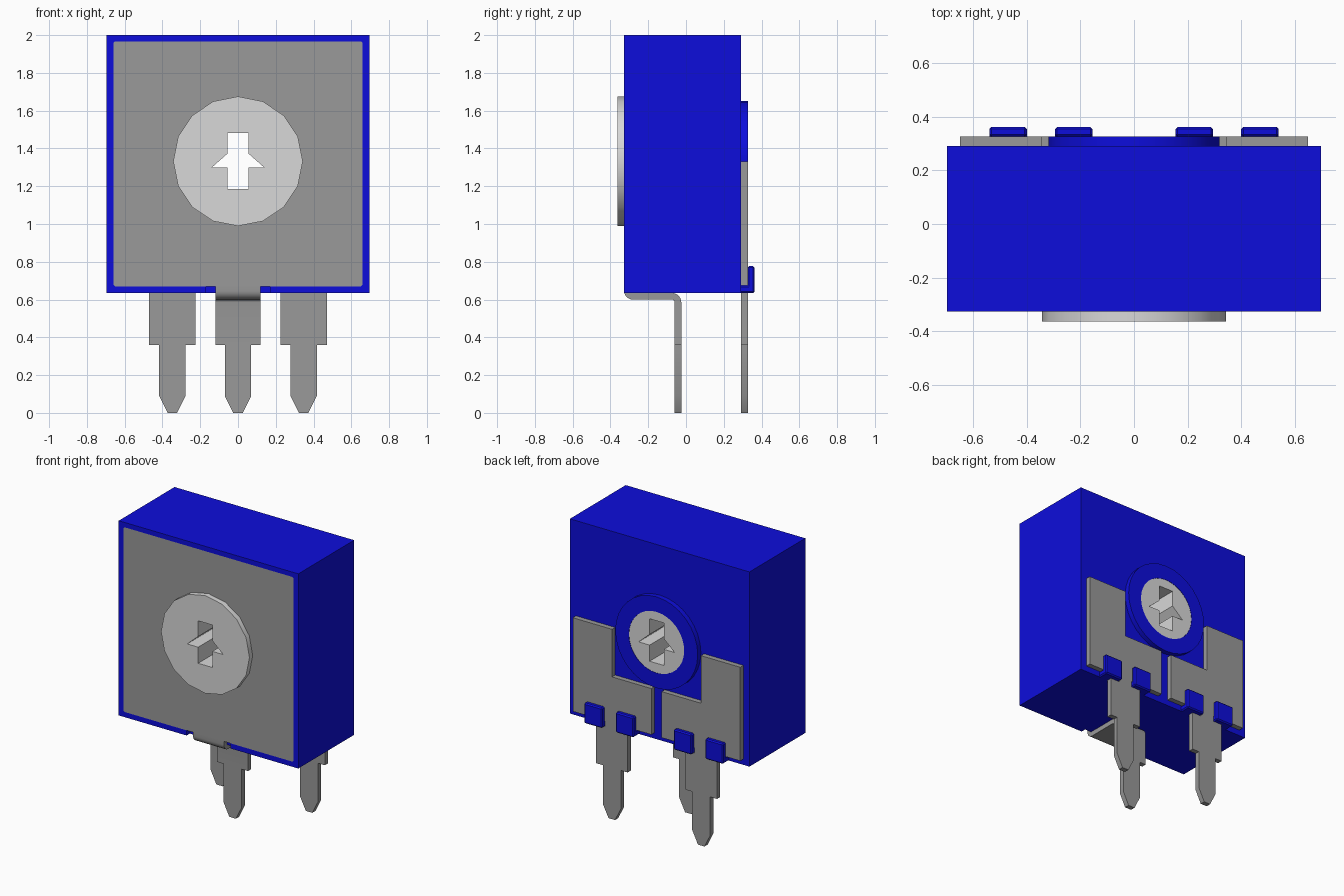
import bpy, bmesh, math

cube = bpy.data.objects.get("Cube")
if cube:
    bpy.data.objects.remove(cube, do_unlink=True)


def material(name, color):
    m = bpy.data.materials.new(name)
    m.use_nodes = True
    m.diffuse_color = (*color, 1)
    m.node_tree.nodes["Principled BSDF"].inputs["Base Color"].default_value = (*color, 1)
    return m


BLUE = material("blue plastic", (0.004, 0.004, 0.71))
METAL = material("grey metal", (0.32, 0.32, 0.32))
LIGHT = material("light grey plastic", (0.69, 0.69, 0.69))


def prism(name, outline, lo, hi, mat, axis="y"):
    """Extrude an outline: (x, z) points along y, or (y, z) points along x."""
    bm = bmesh.new()
    verts = [bm.verts.new((a, lo, b) if axis == "y" else (lo, a, b)) for a, b in outline]
    face = bm.faces.new(verts)
    new = bmesh.ops.extrude_face_region(bm, geom=[face])["geom"]
    step = (0, hi - lo, 0) if axis == "y" else (hi - lo, 0, 0)
    bmesh.ops.translate(bm, vec=step, verts=[g for g in new if isinstance(g, bmesh.types.BMVert)])
    bmesh.ops.recalc_face_normals(bm, faces=bm.faces)
    mesh = bpy.data.meshes.new(name)
    bm.to_mesh(mesh)
    bm.free()
    ob = bpy.data.objects.new(name, mesh)
    bpy.context.collection.objects.link(ob)
    mesh.materials.append(mat)
    return ob


def rect(x0, x1, z0, z1):
    return [(x0, z0), (x1, z0), (x1, z1), (x0, z1)]


def arc(cx, cz, r, a0, a1, n=6):
    angles = [math.radians(a0 + (a1 - a0) * i / n) for i in range(n + 1)]
    return [(cx + r * math.cos(a), cz + r * math.sin(a)) for a in angles]


def circle(r, n):
    return arc(0, HUB_Z, r, 0, 360, n)[:-1]


def activate(ob):
    bpy.ops.object.select_all(action="DESELECT")
    ob.select_set(True)
    bpy.context.view_layer.objects.active = ob


def modify(ob, kind, **settings):
    activate(ob)
    mod = ob.modifiers.new(kind.title(), kind)
    for key, value in settings.items():
        setattr(mod, key, value)
    bpy.ops.object.modifier_apply(modifier=mod.name)


def cut(ob, outline, lo, hi):
    cutter = prism("cutter", outline, lo, hi, ob.data.materials[0])
    cutter.hide_render = True
    modify(ob, "BOOLEAN", operation="DIFFERENCE", solver="EXACT", object=cutter)
    bpy.data.objects.remove(cutter, do_unlink=True)


def smooth(ob):
    activate(ob)
    bpy.ops.object.shade_smooth_by_angle(angle=math.radians(30))


HUB_Z = 1.332
FRONT, BACK, T = -0.327, 0.292, 0.035
BORE = 0.215

# Housing with a shallow front recess, a notch for the tab and a bore
c = 0.008
panel = [(-0.66 + c, 0.67), (0.66 - c, 0.67), (0.66, 0.67 + c), (0.66, 1.966 - c),
         (0.66 - c, 1.966), (-0.66 + c, 1.966), (-0.66, 1.966 - c), (-0.66, 0.67 + c)]
housing = prism("housing", rect(-0.697, 0.697, 0.634, 2.0), FRONT, BACK, BLUE)
cut(housing, panel, -0.5, FRONT + T)
cut(housing, rect(-0.17, 0.17, 0.5, 0.672), -0.5, FRONT + T)
cut(housing, circle(BORE, 32), -0.5, 0.5)
smooth(housing)

# Metal plate set in the front
plate = prism("front_plate", panel, FRONT, FRONT + T, METAL)
cut(plate, circle(BORE, 32), -0.5, 0.5)

# Collar on the back
collar = prism("back_collar", circle(0.32, 32), BACK, BACK + T, BLUE)
cut(collar, circle(BORE, 32), 0, 0.5)
smooth(collar)

# Rotor: front disc and shaft, with an arrow-cross slot right through
slot = [(-0.055, 1.185), (0.055, 1.185), (0.055, 1.298), (0.14, 1.298), (0.055, 1.373),
        (0.055, 1.483), (-0.055, 1.483), (-0.055, 1.373), (-0.14, 1.298), (-0.055, 1.298)]
disc = prism("rotor_disc", circle(0.343, 16), -0.363, FRONT, LIGHT)
shaft = prism("rotor_shaft", circle(BORE, 32), FRONT, 0.325, LIGHT)
for part in (disc, shaft):
    cut(part, slot, -0.6, 0.6)
    smooth(part)


# Pin blade: shoulder width on top, narrow tapered tip below
def blade(name, cx, top, lo, hi):
    half = [(0.025, 0), (0.07, 0.09), (0.07, 0.36)] + top
    outline = [(cx + x, z) for x, z in half] + [(cx - x, z) for x, z in reversed(half)]
    smooth(prism(name, outline, lo, hi, METAL))


# Middle pin: bent tab from the front plate, then a straight blade
tab_profile = ([(FRONT, 0.675)] + arc(FRONT + 0.045, 0.645, 0.045, 180, 270)
               + arc(-0.075, 0.585, 0.015, 90, 0) + [(-0.06, 0.36), (-0.025, 0.36)]
               + arc(-0.075, 0.585, 0.05, 0, 90) + arc(FRONT + 0.045, 0.645, 0.01, 270, 180)
               + [(FRONT + T, 0.675)])
smooth(prism("middle_tab", tab_profile, -0.12, 0.12, METAL, axis="x"))
blade("middle_pin", 0, [], -0.06, -0.025)

for s, side in ((1, "left"), (-1, "right")):
    # Stepped terminal plate on the back
    steps = [(0.04, 0.675), (0.65, 0.675), (0.65, HUB_Z), (0.345, HUB_Z),
             (0.345, 0.998), (0.04, 0.998)]
    prism(f"{side}_terminal", [(s * x, z) for x, z in steps], BACK, BACK + T, METAL)

    # Pin with a neck passing between the hooks
    neck = [(0.123, 0.36), (0.123, 0.634), (0.052, 0.634), (0.052, 0.675)]
    blade(f"{side}_pin", s * 0.347, neck, BACK, BACK + T)

    # L-shaped retaining hooks with softened edges
    for place, x in (("inner", 0.225), ("outer", 0.47)):
        foot = [(BACK - 0.01, 0.634), (0.362, 0.634), (0.362, 0.777), (BACK + T - 0.001, 0.777),
                (BACK + T - 0.001, 0.675), (BACK - 0.01, 0.675)]
        hook = prism(f"{side}_{place}_hook", foot, s * x - 0.07, s * x + 0.07, BLUE, axis="x")
        modify(hook, "BEVEL", width=0.008, segments=1, limit_method="ANGLE")
